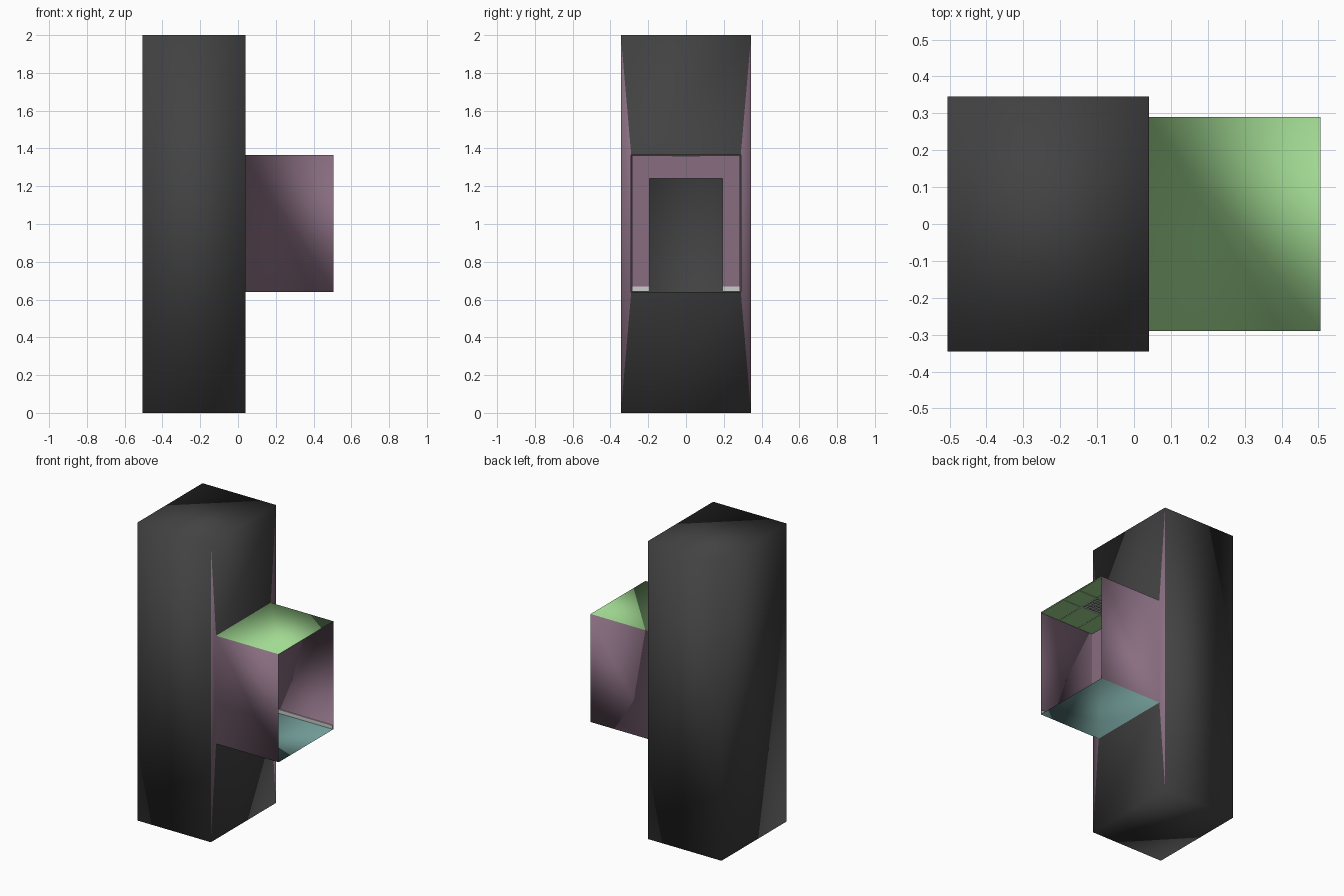
import bpy, bmesh

if "Cube" in bpy.data.objects:
    bpy.data.objects.remove(bpy.data.objects["Cube"])


def material(name, rgb):
    m = bpy.data.materials.new(name)
    m.diffuse_color = (*rgb, 1)
    m.use_nodes = True
    m.node_tree.nodes["Principled BSDF"].inputs["Base Color"].default_value = m.diffuse_color
    return m


DARK = material("dark_concrete", (0.055, 0.055, 0.055))
PINK = material("mauve_wall", (0.25, 0.155, 0.22))
GREEN = material("green_ceiling", (0.36, 0.70, 0.29))
TEAL = material("teal_floor", (0.17, 0.34, 0.32))
WHITE = material("white_trim", (0.75, 0.75, 0.75))

X0, X1, X2 = -0.505, 0.04, 0.505      # shaft back, shaft front, corridor mouth
SY, CY = 0.345, 0.29                  # half widths of shaft and corridor
FLOOR, CEIL = 0.64, 1.365


def new_object(name, bm, mats):
    me = bpy.data.meshes.new(name)
    bm.to_mesh(me)
    bm.free()
    ob = bpy.data.objects.new(name, me)
    bpy.context.collection.objects.link(ob)
    for m in mats:
        me.materials.append(m)
    return ob


def boxes(name, items, mat):
    """One object made of axis-aligned boxes (x0, x1, y0, y1, z0, z1)."""
    bm = bmesh.new()
    for b in items:
        vs = bmesh.ops.create_cube(bm, size=1)["verts"]
        for v in vs:
            for i in range(3):
                v.co[i] = b[2 * i] if v.co[i] < 0 else b[2 * i + 1]
    return new_object(name, bm, [mat])


# Shaft shell with an inset front that extends into an open-ended corridor
bm = bmesh.new()


def ring(x, y, z0, z1):
    return [bm.verts.new((x, a, b)) for a, b in
            ((-y, z0), (y, z0), (y, z1), (-y, z1))]


rings = [ring(X0, SY, 0, 2), ring(X1, SY, 0, 2),
         ring(X1, CY, FLOOR, CEIL), ring(X2, CY, FLOOR, CEIL)]
# material of bottom, right, top, left face in each band
bands = [(0, 0, 0, 0), (0, 1, 0, 1), (3, 1, 2, 1)]
bm.faces.new(rings[0])
for a, b, mats in zip(rings, rings[1:], bands):
    for i in range(4):
        j = (i + 1) % 4
        bm.faces.new((a[i], a[j], b[j], b[i])).material_index = mats[i]
bmesh.ops.recalc_face_normals(bm, faces=bm.faces)
for f in bm.faces:
    f.smooth = True
new_object("shaft_and_corridor_shell", bm, [DARK, PINK, GREEN, TEAL])

# Door surround between the corridor and the hollow shaft
WX, DY, DZ = 0.095, 0.193, 1.24
E = 0.003
boxes("door_surround", [
    (X1 + E, WX, -CY + E, -DY, FLOOR + E, CEIL - E),
    (X1 + E, WX, DY, CY - E, FLOOR + E, CEIL - E),
    (X1 + E, WX, -DY, DY, DZ, CEIL - E)], PINK)

# White skirting along side walls and beside the door
skirting = []
for s in (-1, 1):
    y = sorted((s * (CY - 0.001), s * (CY - 0.007)))
    skirting.append((WX, X2 - 0.002, *y, FLOOR + 0.003, 0.668))
    y = sorted((s * DY, s * (CY - 0.007)))
    skirting.append((WX, WX + 0.006, *y, FLOOR + 0.003, 0.668))
boxes("skirting", skirting, WHITE)

# Ceiling tiles around a central vent
CX, H, GAP = 0.285, 0.075, 0.002
xs = [WX, CX - H, CX + H, X2 - 0.002]
ys = [-CY + 0.002, -H, H, CY - 0.002]
boxes("ceiling_tiles", [
    (xs[i] + GAP, xs[i + 1] - GAP, ys[j] + GAP, ys[j + 1] - GAP, 1.359, 1.362)
    for i in range(3) for j in range(3) if (i, j) != (1, 1)], GREEN)

# Vent grille: crossed bars
bars = []
for k in range(7):
    t = -H + 0.004 + k * (2 * H - 0.008) / 6
    bars.append((CX + t - 0.004, CX + t + 0.004, -H, H, 1.357, 1.361))
    bars.append((CX - H, CX + H, t - 0.004, t + 0.004, 1.3565, 1.3605))
boxes("ceiling_vent", bars, WHITE)
